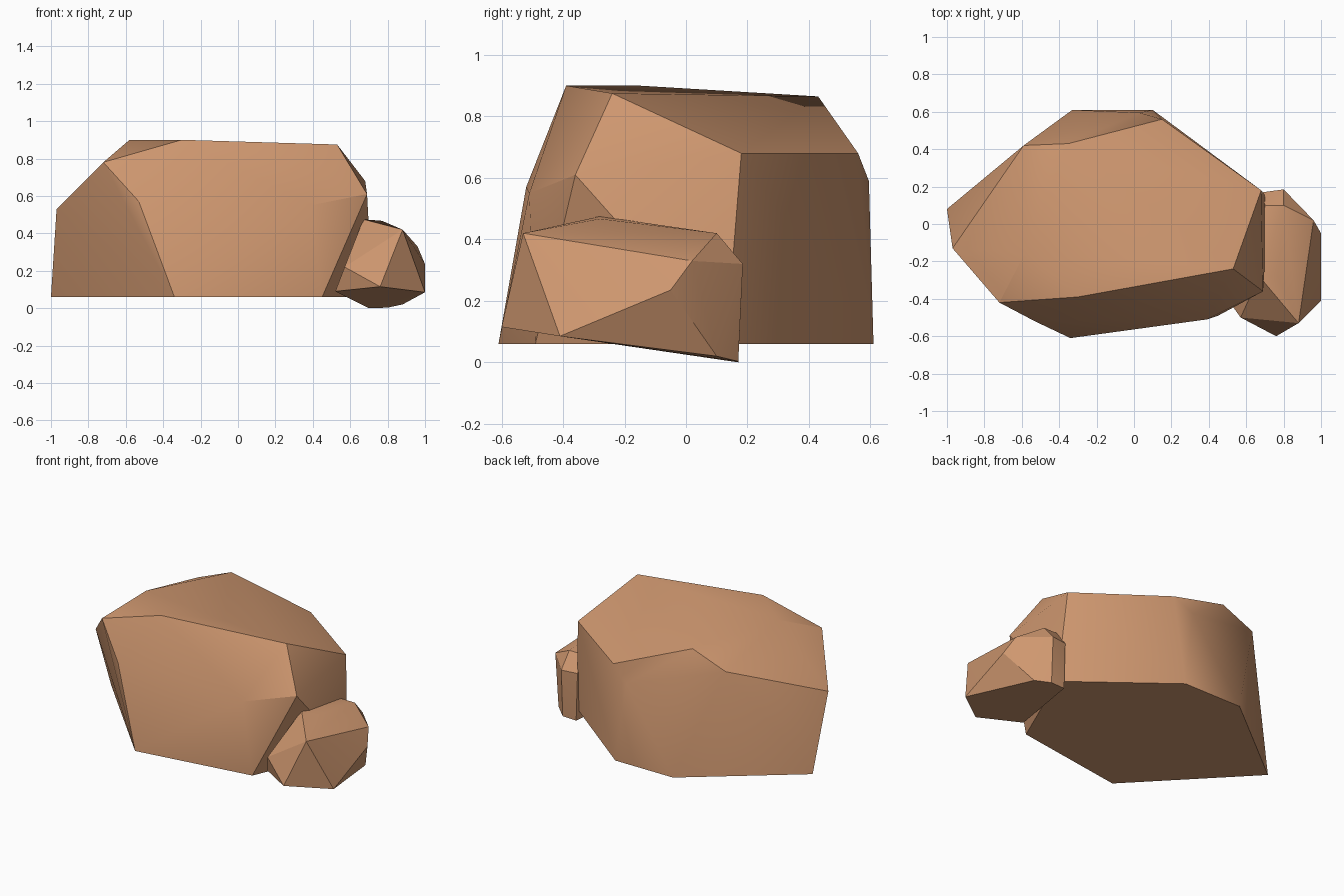
import bpy, bmesh, math

if "Cube" in bpy.data.objects:
    bpy.data.objects.remove(bpy.data.objects["Cube"])

stone = bpy.data.materials.new("sandy brown stone")
stone.diffuse_color = (0.62, 0.31, 0.16, 1)
stone.use_nodes = True
stone.node_tree.nodes["Principled BSDF"].inputs["Base Color"].default_value = stone.diffuse_color


def rock(name, corners):
    """Faceted boulder: the convex hull of a few corner points."""
    bm = bmesh.new()
    for c in corners:
        bm.verts.new(c)
    bmesh.ops.convex_hull(bm, input=bm.verts[:])
    loose = [v for v in bm.verts if not v.link_faces]
    bmesh.ops.delete(bm, geom=loose, context='VERTS')
    bmesh.ops.dissolve_limit(bm, angle_limit=math.radians(2),
                             verts=bm.verts[:], edges=bm.edges[:])
    bmesh.ops.recalc_face_normals(bm, faces=bm.faces[:])
    mesh = bpy.data.meshes.new(name)
    bm.to_mesh(mesh)
    bm.free()
    mesh.materials.append(stone)
    ob = bpy.data.objects.new(name, mesh)
    bpy.context.collection.objects.link(ob)
    bpy.ops.object.select_all(action='DESELECT')
    ob.select_set(True)
    bpy.context.view_layer.objects.active = ob
    bpy.ops.object.shade_smooth_by_angle(angle=math.radians(30))
    return ob


# Large boulder: flat six-sided base, shoulder corners, then the top
base = [(x, y, 0.06) for x, y in [(-1, .08), (-.33, .61), (.10, .61),
                                  (.72, .13), (.45, -.49), (-.34, -.61)]]
shoulder = [(-.97, -.13, .53), (-.72, -.42, .78), (-.53, -.52, .57),
            (.39, -.51, .55), (.69, -.36, .61), (.68, .18, .68),
            (.15, .56, .68), (.03, .595, .59), (-.59, .42, .77)]
top = [(-.58, -.15, .90), (-.30, -.39, .90), (.53, -.24, .875), (-.35, .43, .865)]
rock("large_boulder", base + shoulder + top)

# Small boulder leaning on the right side
rock("small_boulder", [
    (.76, -.60, .115), (.52, -.43, .09), (.57, -.50, .22), (1, -.41, .085),
    (.88, -.53, .42), (.67, -.28, .475), (.77, -.28, .467),
    (.70, .10, .42), (.80, .10, .42), (.96, .02, .33), (1, -.05, .235),
    (.69, .17, .32), (.80, .185, .32),
    (.70, .17, 0), (.80, .17, .003), (.88, .10, .02)])
